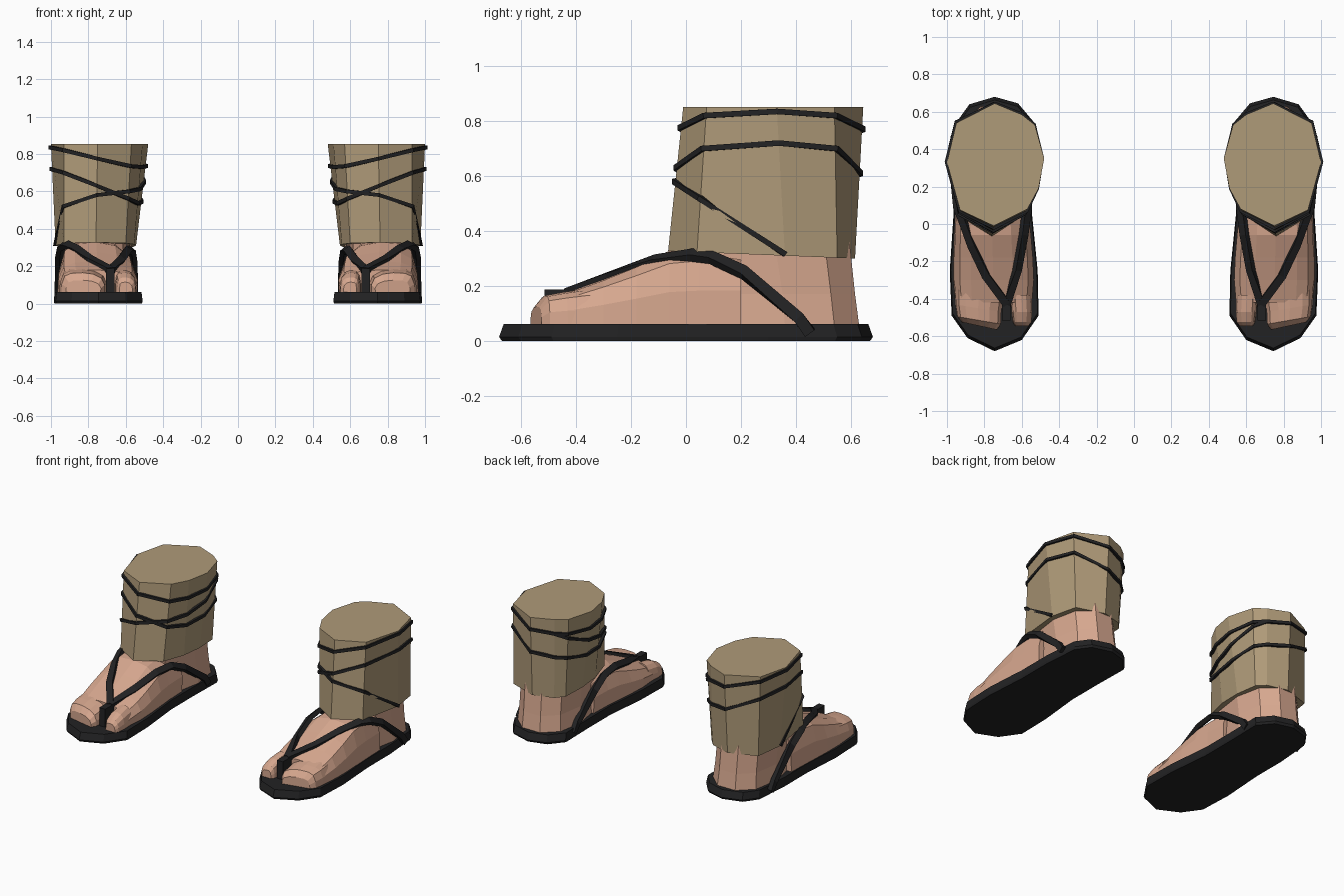
import bpy, bmesh
from mathutils import Vector

if "Cube" in bpy.data.objects:
    bpy.data.objects.remove(bpy.data.objects["Cube"])


def material(name, rgb):
    m = bpy.data.materials.new(name)
    m.diffuse_color = (*rgb, 1)
    m.use_nodes = True
    m.node_tree.nodes["Principled BSDF"].inputs["Base Color"].default_value = m.diffuse_color
    return m


SKIN = material("skin", (0.68, 0.39, 0.275))
CLOTH = material("tan cloth", (0.43, 0.325, 0.19))
LEATHER = material("black leather", (0.016, 0.016, 0.017))


def loft(name, rings, mat, closed=False):
    """Skin a list of rings; everything is mirrored to the other foot."""
    bm = bmesh.new()
    vs = [[bm.verts.new(p) for p in r] for r in rings]
    n = len(vs[0])
    for a, b in zip(vs, vs[1:] + vs[:1] if closed else vs[1:]):
        for i in range(n):
            j = (i + 1) % n
            bm.faces.new((a[i], a[j], b[j], b[i]))
    if not closed:
        bm.faces.new(vs[0])
        bm.faces.new(vs[-1])
    bmesh.ops.recalc_face_normals(bm, faces=bm.faces)
    me = bpy.data.meshes.new(name)
    bm.to_mesh(me)
    bm.free()
    me.materials.append(mat)
    ob = bpy.data.objects.new(name, me)
    bpy.context.collection.objects.link(ob)
    ob.modifiers.new("other_foot", 'MIRROR').use_mirror_merge = False
    return ob


def ribbon(name, path, outward, width, thick, closed=False):
    """Sweep a rectangular strip along a path, lying flat on the surface."""
    pts = [Vector(p) for p in path]
    n = len(pts)
    rings = []
    for i, p in enumerate(pts):
        a = pts[(i - 1) % n] if closed or i else p
        b = pts[(i + 1) % n] if closed or i < n - 1 else p
        o = outward(p).normalized()
        s = (b - a).cross(o).normalized() * width / 2
        o = o * thick / 2
        rings.append([p + s + o, p - s + o, p - s - o, p + s - o])
    return loft(name, rings, LEATHER, closed)


# Sole
outline = [(.745, -.68), (.89, -.61), (.975, -.49), (.985, -.25), (.965, .05),
           (.965, .3), (.945, .55), (.88, .64), (.745, .68), (.62, .645),
           (.54, .55), (.545, .3), (.545, .05), (.515, -.25), (.51, -.49), (.6, -.62)]


def sole_ring(z, k):
    return [(.745 + (x - .745) * k, y * k, z) for x, y in outline]


loft("sole", [sole_ring(0, .985), sole_ring(.015, 1), sole_ring(.062, .975)], LEATHER)

# Foot and toes: cross-sections along y
SECTION = [(0, 0), (-.01, .4), (.06, .72), (.25, .93), (.5, 1), (.78, .97),
           (.92, .83), (.99, .45), (1, 0)]


def foot_part(name, stations, skew=0):
    rings = [[(xi + (xo - xi) * u, y + skew * u, .055 + (zt - .055) * v)
              for u, v in SECTION] for y, xi, xo, zt in stations]
    return loft(name, rings, SKIN)


foot_part("foot", [(-.42, .55, .955, .18), (-.3, .54, .965, .225), (-.18, .545, .965, .275),
                   (-.06, .555, .96, .328), (.05, .565, .955, .34), (.2, .57, .95, .34)])
foot_part("inner_toe", [(-.545, .565, .635, .115), (-.525, .55, .648, .14),
                        (-.47, .545, .655, .165), (-.38, .55, .66, .18)])
foot_part("outer_toes", [(-.565, .735, .92, .125), (-.535, .715, .945, .165),
                         (-.47, .712, .955, .177), (-.38, .7, .955, .19)], skew=.04)

# Heel and ankle
ANKLE = [(0, -1), (.75, -.75), (1, .1), (.85, .7), (.35, 1),
         (-.35, 1), (-.85, .7), (-1, .1), (-.75, -.75)]


def ankle_ring(z, cx, rx, y0, y1):
    return [(cx + rx * u, (y0 + y1) / 2 + (y1 - y0) / 2 * v, z) for u, v in ANKLE]


loft("ankle", [ankle_ring(.055, .75, .195, .03, .63), ankle_ring(.17, .752, .185, .03, .615),
               ankle_ring(.36, .755, .185, -.01, .595)], SKIN)

# Cloth leg wrap, ten-sided, flaring to the top
TOP = [(.75, -.01), (.93, .075), (1, .33), (.95, .54), (.745, .645),
       (.6, .585), (.53, .53), (.48, .35), (.51, .19), (.57, .08)]
BOTTOM = [(.76, -.065), (.93, .04), (.975, .36), (.94, .55), (.75, .615),
          (.61, .575), (.56, .52), (.545, .36), (.555, .2), (.6, .04)]


def on_wrap(i, z, grow=0):
    t = (z - .315) / .535
    p = Vector((*BOTTOM[i], z)).lerp(Vector((*TOP[i], z)), t)
    return p + wrap_out(p).normalized() * grow


def wrap_out(p):
    return Vector((p.x - .75, p.y - .3, 0))


loft("leg_wrap", [[(x, y, .327 - .04 * (y + .06)) for x, y in BOTTOM],
                  [(x, y, .852) for x, y in TOP]], CLOTH)

# Thin cords wound round the wrap
CORDS = {
    "upper_cord": [.775, .82, .835, .82, .77, .755, .75, .735, .73, .735],
    "middle_cord": [.63, .70, .72, .70, .61, .59, .58, .545, .535, .56],
}
for name, heights in CORDS.items():
    ribbon(name, [on_wrap(i, z, .004) for i, z in enumerate(heights)],
           wrap_out, .02, .018, closed=True)
cross = [(2, .315), (1, .52), (0, .58), (9, .6), (8, .612), (7, .65), (6, .72), (5, .755)]
ribbon("crossing_cord", [on_wrap(i, z, .004) for i, z in cross], wrap_out, .02, .018)


# Sandal straps and toe post
def foot_out(p):
    return Vector((p.x - .75, 0, p.z - .08))


def top_out(p):
    return foot_out(p) if p.y > -.3 else Vector((0, -.2, 1))


ribbon("outer_strap", [(.68, -.43, .178), (.79, -.28, .237), (.865, -.12, .292), (.915, .02, .313),
                       (.942, .09, .305), (.955, .21, .25), (.965, .41, .085), (.965, .45, .03)],
       top_out, .042, .03)
ribbon("inner_strap", [(.68, -.43, .178), (.625, -.25, .235), (.59, -.06, .285), (.572, .08, .285),
                       (.56, .21, .225), (.55, .41, .085), (.55, .45, .03)],
       top_out, .042, .03)
loft("toe_post", [[(x, y, z) for x, y in ((.66, -.515), (.705, -.515), (.705, -.41), (.66, -.41))]
                  for z in (.05, .187)], LEATHER)
